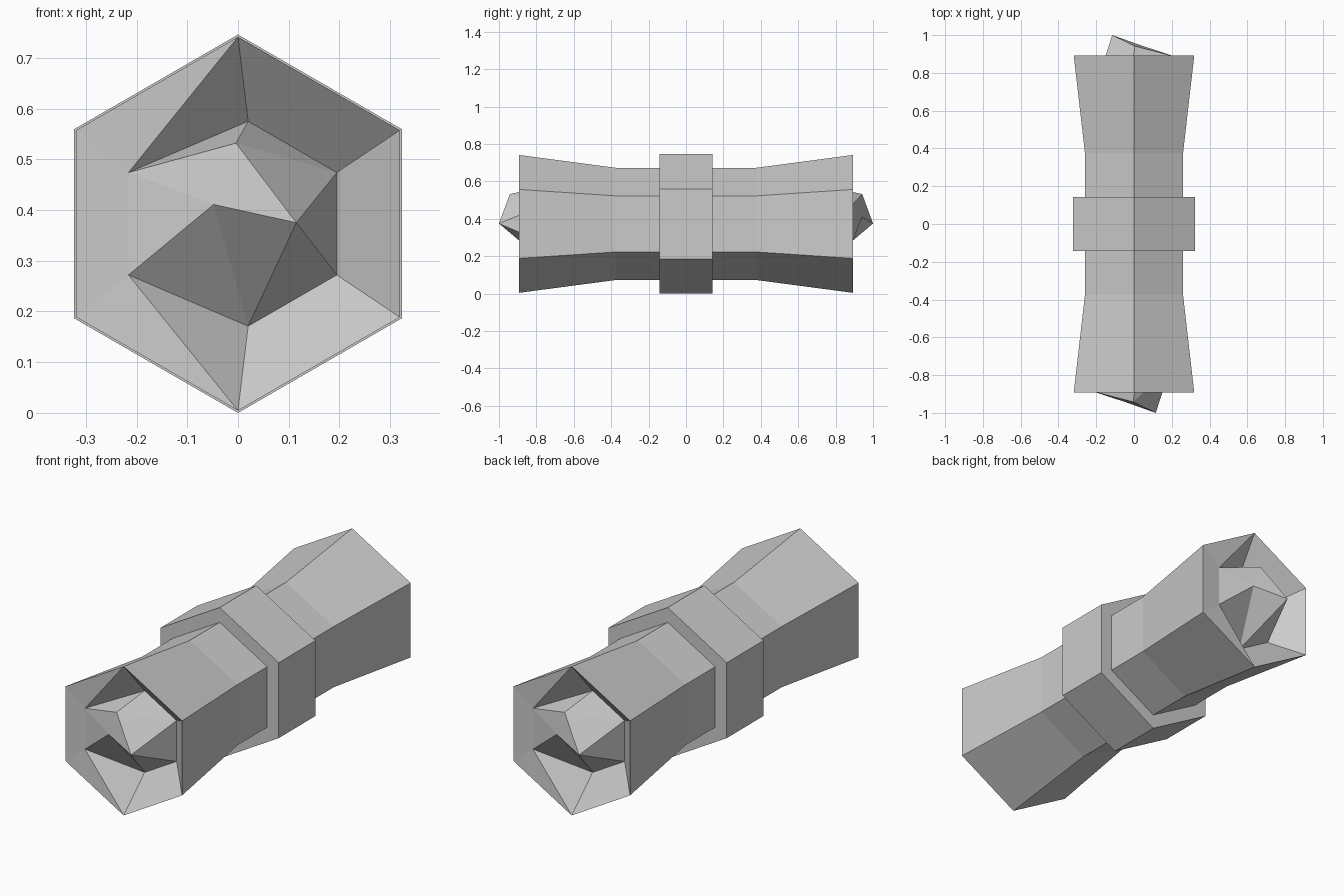
import bpy, bmesh
from math import sin, cos, pi

cube = bpy.data.objects.get("Cube")
if cube:
    bpy.data.objects.remove(cube, do_unlink=True)

CENTRE_Z = 0.373

grey = bpy.data.materials.new("light_grey")
grey.use_nodes = True
colour = (0.6, 0.6, 0.6, 1)
grey.diffuse_color = colour
grey.node_tree.nodes["Principled BSDF"].inputs["Base Color"].default_value = colour


def hexagon(bm, radius, y, x=0.0):
    """Six corners around the y axis, starting at the top and going towards +x."""
    return [bm.verts.new((x + radius * sin(k * pi / 3), y,
                          CENTRE_Z + radius * cos(k * pi / 3))) for k in range(6)]


def bridge(bm, ring_a, ring_b):
    for k in range(6):
        n = (k + 1) % 6
        bm.faces.new((ring_a[k], ring_a[n], ring_b[n], ring_b[k]))


def finish(bm, name):
    bmesh.ops.recalc_face_normals(bm, faces=bm.faces[:])
    mesh = bpy.data.meshes.new(name)
    bm.to_mesh(mesh)
    bm.free()
    mesh.materials.append(grey)
    return add_object(name, mesh)


def add_object(name, mesh):
    obj = bpy.data.objects.new(name, mesh)
    bpy.context.collection.objects.link(obj)
    return obj


# Raised hexagonal band around the middle
bm = bmesh.new()
front, back = hexagon(bm, 0.373, -0.143), hexagon(bm, 0.373, 0.143)
bridge(bm, front, back)
bm.faces.new(front)
bm.faces.new(back)
finish(bm, "centre_band")

# Flared half of the body
bm = bmesh.new()
rim = hexagon(bm, 0.3685, -0.893)
waist = hexagon(bm, 0.30, -0.376)
middle = hexagon(bm, 0.30, 0)
bridge(bm, rim, waist)
bridge(bm, waist, middle)

# Sunken socket, with its two -x corners pulled out to the rim
socket = hexagon(bm, 0.202, -0.758, 0.02)
for v in socket[4:]:
    v.co.x, v.co.y = -0.216, -0.887
c, d, e, f, b, a = socket
top, upper_right, lower_right, bottom, lower_left, upper_left = rim
for k in range(3):
    bm.faces.new((rim[k], rim[k + 1], socket[k + 1], socket[k]))
for face in ((top, c, a), (top, a, upper_left), (upper_left, a, b, lower_left),
             (lower_left, b, bottom), (bottom, b, f)):
    bm.faces.new(face)

# Faceted crystal rising out of the socket to three points
g = bm.verts.new((-0.004, -0.942, 0.532))
h = bm.verts.new((-0.048, -0.942, 0.411))
i = bm.verts.new((0.115, -1.0, 0.375))
for face in ((a, c, g), (c, d, g), (d, i, g), (d, e, i), (e, f, i),
             (f, h, i), (f, b, h), (b, a, h), (a, g, h), (g, h, i)):
    bm.faces.new(face)
half = finish(bm, "front_half")

# Same half turned around for the other end
add_object("back_half", half.data).rotation_euler.z = pi
